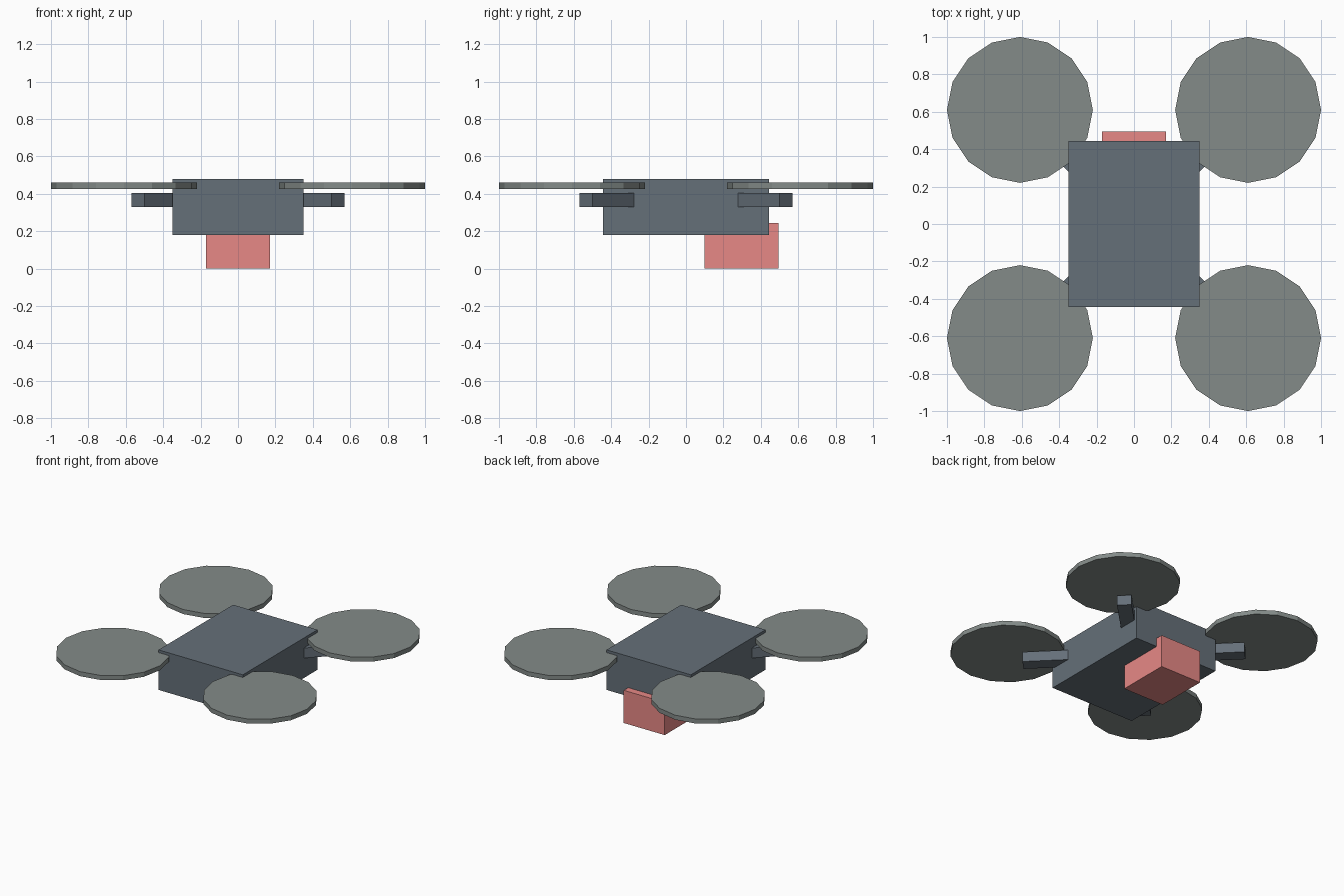
import bpy
from math import radians, atan2

if "Cube" in bpy.data.objects:
    bpy.data.objects.remove(bpy.data.objects["Cube"])


def material(name, rgb):
    m = bpy.data.materials.new(name)
    m.diffuse_color = (*rgb, 1)
    m.use_nodes = True
    m.node_tree.nodes["Principled BSDF"].inputs["Base Color"].default_value = m.diffuse_color
    return m


slate = material("slate", (0.13, 0.16, 0.19))
sage = material("sage", (0.23, 0.26, 0.25))
red = material("red", (0.80, 0.25, 0.24))


def finish(name, mat):
    ob = bpy.context.object
    ob.name = name
    ob.data.materials.append(mat)
    return ob


def box(name, centre, size, mat, turn=0):
    bpy.ops.mesh.primitive_cube_add(size=1, location=centre, rotation=(0, 0, turn))
    ob = finish(name, mat)
    ob.scale = size
    return ob


# Main body and the slung camera under the rear
box("body", (0, 0, 0.33), (0.70, 0.885, 0.30), slate)
box("camera", (0, 0.2975, 0.1225), (0.34, 0.395, 0.245), red)

# Diagonal arms with a flat rotor disc above each tip
for sx in (-1, 1):
    for sy in (-1, 1):
        tag = ("front" if sy < 0 else "back") + ("_left" if sx < 0 else "_right")
        box("arm_" + tag, (sx * 0.41, sy * 0.41, 0.3675), (0.354, 0.10, 0.075),
            slate, atan2(sy, sx))
        bpy.ops.mesh.primitive_cylinder_add(vertices=16, radius=0.39, depth=0.034,
                                            location=(sx * 0.61, sy * 0.61, 0.443))
        finish("rotor_" + tag, sage)
